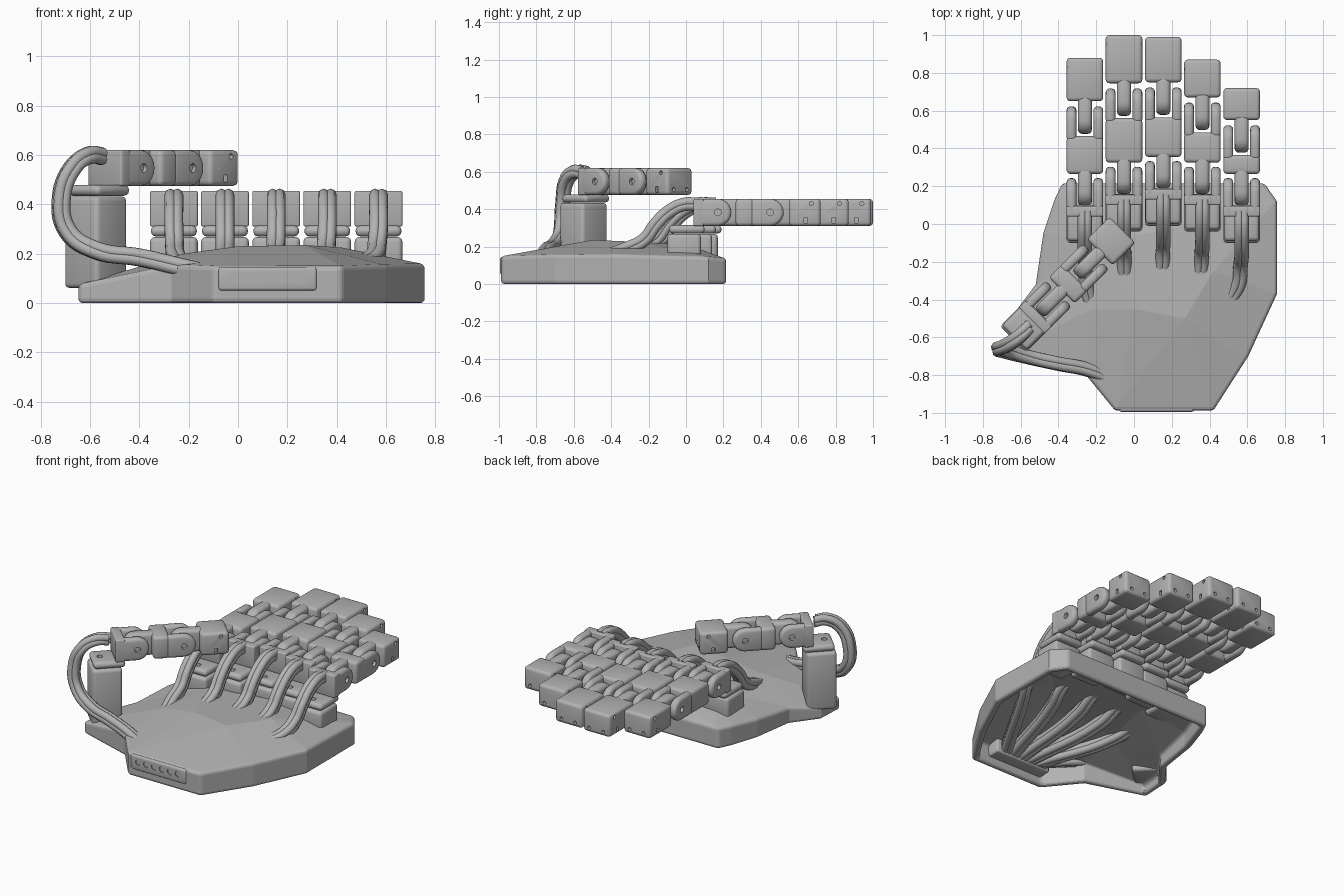
import bpy
import bmesh
import math
from mathutils import Matrix, Vector
from mathutils.geometry import delaunay_2d_cdt

if "Cube" in bpy.data.objects:
    bpy.data.objects.remove(bpy.data.objects["Cube"])

GREY = (0.45, 0.45, 0.45, 1)
grey = bpy.data.materials.new("plain grey")
grey.use_nodes = True
grey.diffuse_color = GREY
grey.node_tree.nodes["Principled BSDF"].inputs["Base Color"].default_value = GREY

HALF = 0.097               # half the width of a finger
LOW, HIGH = 0.31, 0.455    # underside and top of a finger
MID, ROUND = (LOW + HIGH) / 2, (HIGH - LOW) / 2


def make(name, bm, matrix=Matrix(), bevel=0.0, cutter=None, thickness=0.0, crease=35):
    """Turn a bmesh into a finished object with its modifiers applied."""
    bmesh.ops.recalc_face_normals(bm, faces=bm.faces)
    mesh = bpy.data.meshes.new(name)
    bm.to_mesh(mesh)
    bm.free()
    ob = bpy.data.objects.new(name, mesh)
    bpy.context.collection.objects.link(ob)
    ob.matrix_world = matrix
    if thickness:
        mod = ob.modifiers.new("shell", 'SOLIDIFY')
        mod.thickness, mod.offset = thickness, -1
    if bevel:
        mod = ob.modifiers.new("round", 'BEVEL')
        mod.width, mod.segments = bevel, 3
        mod.limit_method, mod.angle_limit = 'ANGLE', math.radians(40)
    if cutter:
        mod = ob.modifiers.new("holes", 'BOOLEAN')
        mod.object, mod.solver = cutter, 'EXACT'
    graph = bpy.context.evaluated_depsgraph_get()
    graph.update()
    done = bpy.data.meshes.new_from_object(ob.evaluated_get(graph))
    ob.modifiers.clear()
    ob.data = done
    done.materials.clear()
    done.materials.append(grey)
    done.shade_smooth()
    done.set_sharp_from_angle(angle=math.radians(crease))
    return ob


def add_box(bm, x0, x1, y0, y1, z0, z1):
    size = Matrix.Diagonal((x1 - x0, y1 - y0, z1 - z0, 1))
    centre = Matrix.Translation(((x0 + x1) / 2, (y0 + y1) / 2, (z0 + z1) / 2))
    bmesh.ops.create_cube(bm, size=1, matrix=centre @ size)


def add_rod(bm, centre, radius, depth, axis):
    turn = Vector((0, 0, 1)).rotation_difference(Vector(axis)).to_matrix().to_4x4()
    bmesh.ops.create_cone(bm, cap_ends=True, segments=16, radius1=radius, radius2=radius,
                          depth=depth, matrix=Matrix.Translation(centre) @ turn)


def box(name, *bounds, **options):
    bm = bmesh.new()
    add_box(bm, *bounds)
    return make(name, bm, **options)


def lug(name, x0, x1, root, joint, **options):
    """Bar running from root to joint with a round end about the joint."""
    way = 1 if joint > root else -1
    bm = bmesh.new()
    pts = [(root, LOW)]
    for i in range(13):
        a = math.pi * (i / 12 - 0.5)
        pts.append((joint + way * ROUND * math.cos(a), MID + ROUND * math.sin(a)))
    pts.append((root, HIGH))
    face = bm.faces.new([bm.verts.new((x0, y, z)) for y, z in pts])
    out = bmesh.ops.extrude_face_region(bm, geom=[face])
    bmesh.ops.translate(bm, vec=(x1 - x0, 0, 0),
                        verts=[v for v in out["geom"] if isinstance(v, bmesh.types.BMVert)])
    return make(name, bm, **options)


def tendon(name, points, side):
    """Tight bundle of four wires following one path."""
    pts = [Vector(p) for p in points]
    side = Vector(side).normalized()
    curve = bpy.data.curves.new(name, 'CURVE')
    curve.dimensions = '3D'
    curve.bevel_depth, curve.bevel_resolution = 0.024, 2
    curve.resolution_u, curve.use_fill_caps = 6, True
    for a in (-1, 1):
        for b in (-1, 1):
            line = curve.splines.new('BEZIER')
            line.bezier_points.add(len(pts) - 1)
            for i, knot in enumerate(line.bezier_points):
                along = pts[min(i + 1, len(pts) - 1)] - pts[max(i - 1, 0)]
                up = along.cross(side).normalized()
                knot.co = pts[i] + side * a * 0.014 + up * b * 0.012
                knot.handle_left_type = knot.handle_right_type = 'AUTO'
    curve.materials.append(grey)
    bpy.context.collection.objects.link(bpy.data.objects.new(name, curve))


def finger(name, matrix, joint2, tip, foot):
    joint1 = 0.17
    # Cutter for pin holes, fingertip holes and the pad screw hole
    bm = bmesh.new()
    for s in (-1, 1):
        for y in (joint1, joint2):
            add_rod(bm, (s * HALF, y, MID), 0.018, 0.04, (1, 0, 0))
        add_rod(bm, (s * HALF, tip - 0.05, HIGH - 0.025), 0.011, 0.04, (1, 0, 0))
        add_box(bm, s * HALF - 0.02, s * HALF + 0.02, tip - 0.09, tip - 0.07, LOW + 0.015, LOW + 0.045)
        add_rod(bm, (s * 0.05, tip, LOW + 0.03), 0.011, 0.04, (0, 1, 0))
    add_rod(bm, (0, -0.04, LOW), 0.018, 0.03, (0, 0, 1))
    cutter = make(name + "_cutter", bm, matrix)
    cutter.hide_render = True
    cut = dict(matrix=matrix, bevel=0.02, cutter=cutter)
    plain = dict(matrix=matrix, bevel=0.02)
    # Mount, pad and knuckle
    box(name + "_stand", -HALF, HALF, -0.1, 0.08, foot, 0.268, **plain)
    box(name + "_pad", -0.093, 0.093, -0.09, 0.1, 0.27, 0.314, **cut)
    box(name + "_knuckle", -HALF, HALF, 0.04, 0.095, LOW, HIGH, matrix=matrix, bevel=0.008)
    # Middle segment and fingertip
    box(name + "_segment", -HALF, HALF, joint1 + 0.095, joint2 - 0.085, LOW, HIGH, **plain)
    box(name + "_tip", -HALF, HALF, joint2 + 0.1, tip, LOW, HIGH, **cut)
    # Forks and tongues of both hinges
    for label, y, root in (("inner", joint1, 0.05), ("outer", joint2, joint2 - 0.11)):
        for s in (-1, 1):
            lug(f"{name}_{label}_fork", s * 0.045, s * HALF, root, y, **cut)
        lug(f"{name}_{label}_tongue", -0.037, 0.037, y + 0.13, y, matrix=matrix, bevel=0.022)
    bpy.data.objects.remove(cutter)


# Palm: faceted hollow shell, open underneath
rim = [(-0.1, -0.988, 0.148), (0.42, -0.988, 0.148), (0.605, -0.7, 0.155), (0.757, -0.37, 0.157),
       (0.757, 0.12, 0.145), (0.69, 0.215, 0.135), (-0.38, 0.215, 0.135), (-0.42, 0.13, 0.135),
       (-0.48, -0.05, 0.125), (-0.52, -0.32, 0.105), (-0.64, -0.48, 0.075), (-0.648, -0.66, 0.075),
       (-0.27, -0.78, 0.155)]
crown = [(0.0, -0.45, 0.23), (0.27, -0.5, 0.235), (0.42, -0.25, 0.225), (0.3, 0.0, 0.21),
         (-0.15, -0.1, 0.21), (-0.22, -0.45, 0.2)]
count = len(rim)
dome = rim + crown
loop = [(i, (i + 1) % count) for i in range(count)]
flat, _, tris, origin, _, _ = delaunay_2d_cdt([Vector(p[:2]) for p in dome], loop, [], 1, 1e-5)
bm = bmesh.new()
top = [bm.verts.new(p) for p in dome]
base = [bm.verts.new((x, y, 0)) for x, y, z in rim]
for tri in tris:
    bm.faces.new([top[origin[i][0]] for i in tri])
for i, j in loop:
    bm.faces.new((top[i], top[j], base[j], base[i]))
make("palm", bm, bevel=0.022, thickness=0.045, crease=3)

# Cable socket at the wrist
bm = bmesh.new()
for i in range(6):
    add_rod(bm, (0.12 + (i - 2.5) * 0.057, -0.99, 0.105), 0.02, 0.05, (0, 1, 0))
holes = make("socket_cutter", bm)
holes.hide_render = True
box("wrist_socket", -0.08, 0.32, -0.994, -0.87, 0.05, 0.145, bevel=0.012, cutter=holes)
bpy.data.objects.remove(holes)

# Five fingers: name, x, y, outer hinge, tip
for name, x, y, hinge, tip in (("first_finger", -0.26, 0.0, 0.55, 0.88),
                               ("second_finger", -0.053, 0.06, 0.585, 0.94),
                               ("third_finger", 0.155, 0.09, 0.56, 0.9),
                               ("fourth_finger", 0.362, 0.06, 0.51, 0.81),
                               ("fifth_finger", 0.57, 0.0, 0.45, 0.72)):
    finger(name, Matrix.Translation((x, y, 0)), hinge, tip, 0.13)
    tendon(name + "_tendon", [(x, y + 0.07, 0.425), (x, y - 0.01, 0.425), (x, y - 0.09, 0.388),
                              (x, y - 0.165, 0.315), (x * 0.99, y - 0.22, 0.24),
                              (x * 0.97, y - 0.32, 0.188), (x * 0.86, y - 0.43, 0.152),
                              (0.12 + (x - 0.15) * 0.3, -0.88, 0.095)], (1, 0, 0))

# Thumb: the same build, turned and raised
place = Matrix.Translation((-0.57, -0.54, 0.165)) @ Matrix.Rotation(math.radians(-45), 4, 'Z')
finger("thumb", place, 0.45, 0.72, -0.105)
tendon("thumb_tendon", [(-0.55, -0.54, 0.595), (-0.6, -0.59, 0.6), (-0.67, -0.64, 0.55),
                        (-0.717, -0.66, 0.42), (-0.69, -0.67, 0.29), (-0.58, -0.7, 0.215),
                        (-0.4, -0.74, 0.185), (-0.25, -0.77, 0.15), (0.0, -0.87, 0.09)],
       (0.25, -0.95, 0))
